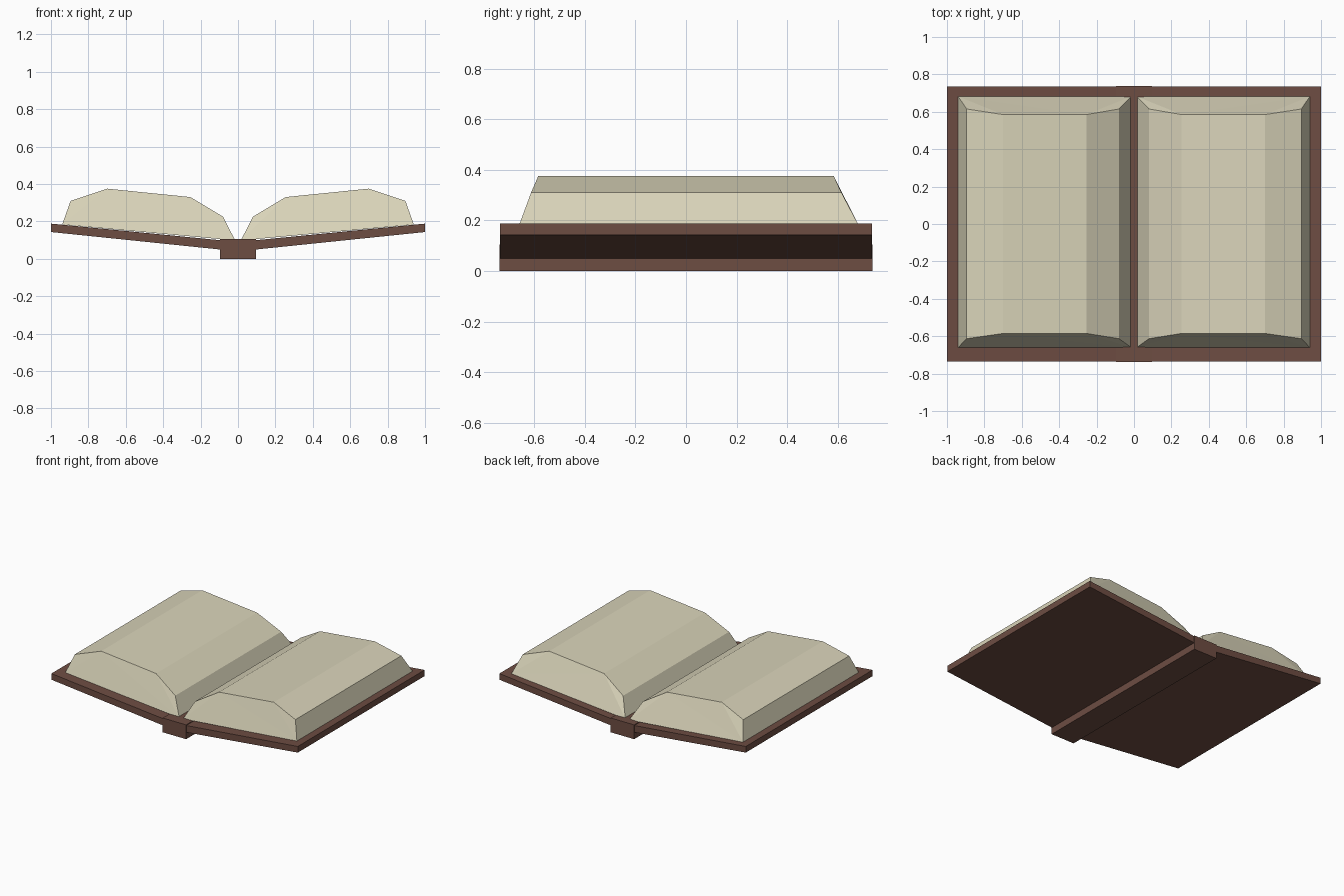
import bpy
import bmesh

cube = bpy.data.objects.get("Cube")
if cube:
    bpy.data.objects.remove(cube, do_unlink=True)


def make_material(name, rgb):
    mat = bpy.data.materials.new(name)
    mat.use_nodes = True
    color = (*rgb, 1.0)
    mat.diffuse_color = color
    mat.node_tree.nodes["Principled BSDF"].inputs["Base Color"].default_value = color
    return mat


leather = make_material("brown leather", (0.155, 0.074, 0.055))
paper = make_material("cream paper", (0.70, 0.66, 0.49))


def loft(name, mat, profile, side=1):
    """Join a front and a back outline; profile points are (x, z, y_front, y_back)."""
    bm = bmesh.new()
    front = [bm.verts.new((side * x, yf, z)) for x, z, yf, yb in profile]
    back = [bm.verts.new((side * x, yb, z)) for x, z, yf, yb in profile]
    bm.faces.new(front)
    bm.faces.new(back[::-1])
    n = len(profile)
    for i in range(n):
        j = (i + 1) % n
        bm.faces.new((front[j], front[i], back[i], back[j]))
    # Split the slightly bent page ends into flat triangles
    ends = [f for f in bm.faces if len(f.verts) > 4]
    bmesh.ops.triangulate(bm, faces=ends)
    bmesh.ops.recalc_face_normals(bm, faces=bm.faces)
    mesh = bpy.data.meshes.new(name)
    bm.to_mesh(mesh)
    bm.free()
    mesh.materials.append(mat)
    obj = bpy.data.objects.new(name, mesh)
    bpy.context.collection.objects.link(obj)
    return obj


def straight(points, half_depth):
    return [(x, z, -half_depth, half_depth) for x, z in points]


# Spine block
spine = [(-0.095, 0), (0.095, 0), (0.095, 0.105), (-0.095, 0.105)]
loft("spine", leather, straight(spine, 0.737))

# Tilted cover boards
board = [(0.08, 0.048), (1.0, 0.143), (1.0, 0.188), (0.08, 0.098)]

# Page block: inner gutter, rounded crown, outer edge
pages = [
    (0.015, 0.098, -0.66, 0.682),
    (0.94, 0.183, -0.66, 0.682),
    (0.895, 0.31, -0.613, 0.615),
    (0.70, 0.375, -0.585, 0.585),
    (0.255, 0.33, -0.585, 0.585),
    (0.08, 0.225, -0.613, 0.615),
]

for label, side in (("left", 1), ("right", -1)):
    loft(label + "_cover", leather, straight(board, 0.735), side)
    loft(label + "_pages", paper, pages, side)
